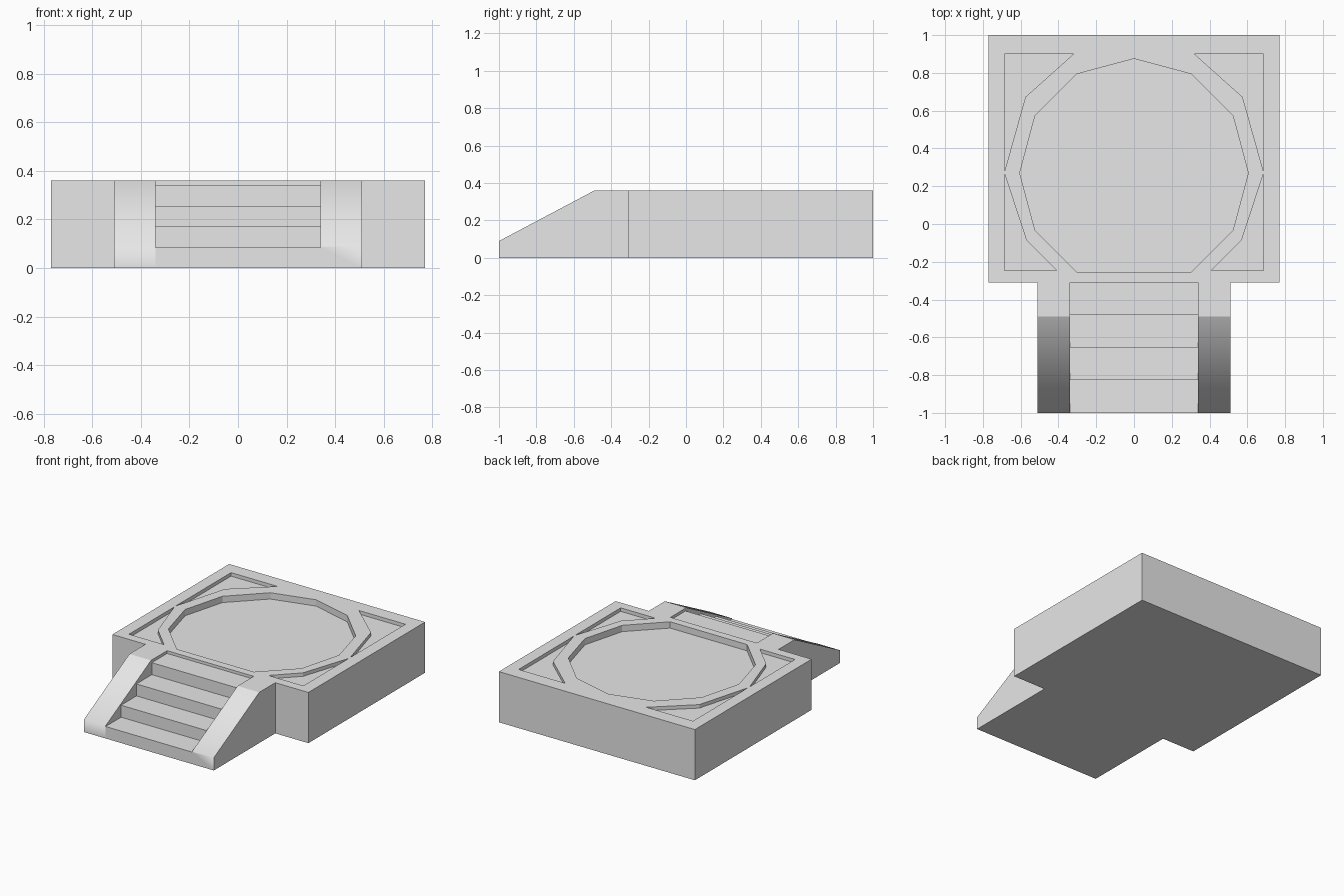
import bpy
import bmesh
from math import sin, cos, pi
from mathutils import Vector

if "Cube" in bpy.data.objects:
    bpy.data.objects.remove(bpy.data.objects["Cube"], do_unlink=True)

TOP, STAIR_X, BACK_STEP = 0.36, 0.34, -0.31

stone = bpy.data.materials.new("plain_grey_stone")
stone.use_nodes = True
grey = (0.8, 0.8, 0.8, 1.0)
stone.diffuse_color = grey
stone.node_tree.nodes["Principled BSDF"].inputs["Base Color"].default_value = grey


def prism(name, points, extrude):
    """Closed solid made by sweeping a flat outline along a vector."""
    bm = bmesh.new()
    face = bm.faces.new([bm.verts.new(p) for p in points])
    swept = bmesh.ops.extrude_face_region(bm, geom=[face], use_keep_orig=True)
    moved = [g for g in swept["geom"] if isinstance(g, bmesh.types.BMVert)]
    bmesh.ops.translate(bm, verts=moved, vec=Vector(extrude))
    bmesh.ops.recalc_face_normals(bm, faces=bm.faces)
    mesh = bpy.data.meshes.new(name)
    bm.to_mesh(mesh)
    bm.free()
    mesh.materials.append(stone)
    obj = bpy.data.objects.new(name, mesh)
    bpy.context.collection.objects.link(obj)
    return obj


def carve(body, cutter):
    """Subtract the cutter from the body and discard it."""
    cutter.hide_render = True
    mod = body.modifiers.new("carve", "BOOLEAN")
    mod.operation, mod.solver, mod.object = "DIFFERENCE", "EXACT", cutter
    bpy.context.view_layer.objects.active = body
    bpy.ops.object.modifier_apply(modifier=mod.name)
    bpy.data.objects.remove(cutter, do_unlink=True)


def pocket(body, outline, depth):
    points = [(x, y, TOP - depth) for x, y in outline]
    carve(body, prism("pocket_cutter", points, (0, 0, 0.2)))


# T-shaped block: square platform with the stair block in front
half = [(0.77, 1), (0.77, BACK_STEP), (0.51, BACK_STEP), (0.51, -1)]
plan = half + [(-x, y) for x, y in reversed(half)]
body = prism("stair_platform", [(x, y, 0) for x, y in plan], (0, 0, TOP))

# Sloping tops of the stair cheeks
slope = [(-0.49, TOP), (-1, 0.09), (-1.2, -0.016), (-1.2, 0.5), (-0.49, 0.5)]
carve(body, prism("slope_cutter", [(-0.6, y, z) for y, z in slope], (1.2, 0, 0)))

# Four steps between the cheeks
steps, run, rise = 4, 0.173, 0.085
profile = [(-1.2, 0.5), (-1.2, rise)]
for i in range(1, steps):
    y = -1 + i * run
    profile += [(y, i * rise), (y, (i + 1) * rise)]
profile += [(BACK_STEP, steps * rise), (BACK_STEP, 0.5)]
carve(body, prism("step_cutter", [(-STAIR_X, y, z) for y, z in profile],
                  (2 * STAIR_X, 0, 0)))

# Sunken twelve-sided floor, its front corner cut flat
radius, centre = 0.605, 0.27
ring = [(radius * sin(i * pi / 6), centre + radius * cos(i * pi / 6))
        for i in range(12) if i != 6]
pocket(body, ring, 0.045)

# Four shallow corner recesses
back = [(0.685, 0.9), (0.32, 0.9), (0.575, 0.672), (0.685, 0.28)]
front = [(0.685, -0.245), (0.41, -0.245), (0.57, -0.085), (0.685, 0.265)]
for outline in (back, front):
    for side in (-1, 1):
        pocket(body, [(side * x, y) for x, y in outline], 0.025)

# Split the front face at the cheeks, then round the shading of the cheeks only
bm = bmesh.new()
bm.from_mesh(body.data)
for side in (-1, 1):
    faces = [f for f in bm.faces if f.calc_center_median().y < -0.99]
    geom = set(faces)
    for f in faces:
        geom.update(f.edges, f.verts)
    bmesh.ops.bisect_plane(bm, geom=list(geom), dist=0.0001,
                           plane_co=(side * STAIR_X, 0, 0), plane_no=(1, 0, 0))
bm.normal_update()
for f in bm.faces:
    c = f.calc_center_median()
    f.smooth = f.normal.y < -0.3 and c.y < -0.5 and abs(c.x) > STAIR_X
bm.to_mesh(body.data)
bm.free()
